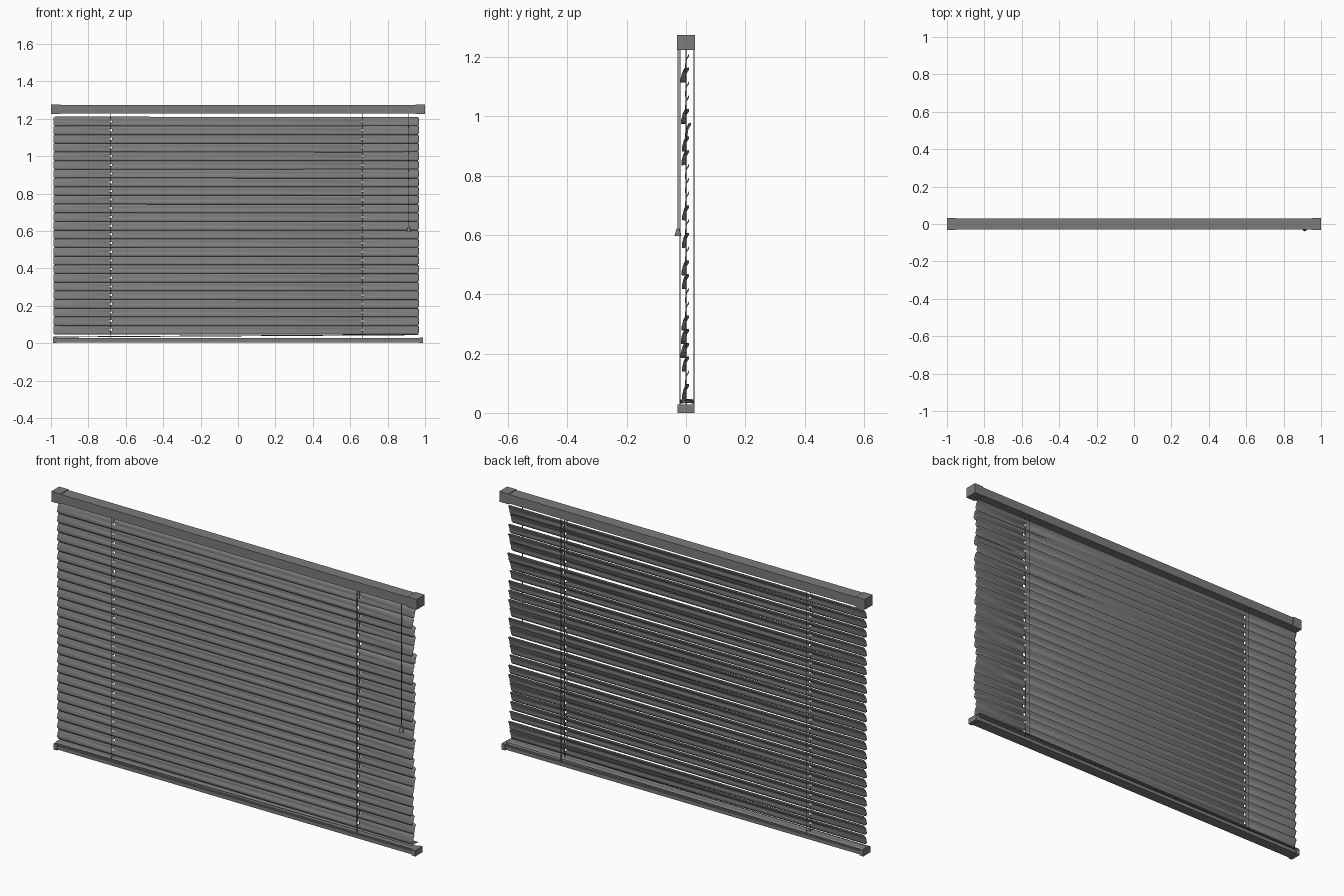
import bpy, bmesh, random
from mathutils import Vector

random.seed(4)
cube = bpy.data.objects.get("Cube")
if cube:
    bpy.data.objects.remove(cube, do_unlink=True)

grey = bpy.data.materials.new("mid_grey")
grey.use_nodes = True
grey.diffuse_color = (0.2, 0.2, 0.2, 1)
grey.node_tree.nodes["Principled BSDF"].inputs["Base Color"].default_value = (0.2, 0.2, 0.2, 1)


def finish(name, bm):
    mesh = bpy.data.meshes.new(name)
    bm.to_mesh(mesh)
    bm.free()
    obj = bpy.data.objects.new(name, mesh)
    mesh.materials.append(grey)
    bpy.context.collection.objects.link(obj)
    return obj


def box(name, lo, hi):
    lo, hi = Vector(lo), Vector(hi)
    bm = bmesh.new()
    bmesh.ops.create_cube(bm, size=1)
    for v in bm.verts:
        v.co = (lo + hi) / 2 + v.co * (hi - lo)
    return finish(name, bm)


def rod(name, x, y, z0, z1, r0, r1, sides=8):
    bm = bmesh.new()
    bmesh.ops.create_cone(bm, cap_ends=True, segments=sides, radius1=r0, radius2=r1, depth=z1 - z0)
    bmesh.ops.translate(bm, verts=bm.verts, vec=(x, y, (z0 + z1) / 2))
    return finish(name, bm)


CORDS = (-0.68, 0.665)
LEFT, RIGHT = -0.987, 0.967
# Curved slat section as (y, z), top to bottom
SECTION = [(0.010, 0.025), (0.005, 0.016), (0.001, 0.006),
           (-0.001, -0.006), (-0.003, -0.016), (-0.003, -0.025)]


def slat(name, z, section, swing=0.0, lift=0.0):
    """Thin curved strip with rounded ends and a cord hole at each cord."""
    xs = [LEFT, LEFT + 0.008, RIGHT - 0.008, RIGHT]
    for c in CORDS:
        xs += [c - 0.006, c + 0.006]
    xs.sort()
    bm = bmesh.new()
    columns = []
    for x in xs:
        t = (x - LEFT) / (RIGHT - LEFT)
        s = 0.72 if x in (LEFT, RIGHT) else 1
        columns.append([bm.verts.new((x, y + swing * t, z + h * s + lift * (t - 0.5)))
                        for y, h in section])
    middle = len(section) // 2 - 1
    for i in range(len(xs) - 1):
        mid_x = (xs[i] + xs[i + 1]) / 2
        hole = any(abs(mid_x - c) < 0.003 for c in CORDS)
        for j in range(len(section) - 1):
            if hole and j == middle:
                continue
            a, b = columns[i], columns[i + 1]
            bm.faces.new((a[j], a[j + 1], b[j + 1], b[j]))
    obj = finish(name, bm)
    solid = obj.modifiers.new("thickness", 'SOLIDIFY')
    solid.thickness = 0.0012
    solid.offset = 0
    bpy.context.view_layer.objects.active = obj
    obj.select_set(True)
    bpy.ops.object.shade_smooth_by_angle(angle=0.6)
    obj.select_set(False)


# Head rail with end caps
box("head_rail", (-0.96, -0.029, 1.228), (0.96, 0.029, 1.272))
for side, name in ((-1, "right"), (1, "left")):
    ends = sorted((side * 0.95, side))
    box("head_cap_" + name, (ends[0], -0.031, 1.224), (ends[1], 0.031, 1.275))
    ends = sorted((side * 0.97, side * 0.99))
    box("bottom_cap_" + name, (ends[0], -0.028, 0), (ends[1], 0.028, 0.029))

# Bottom rail with a raised top ridge
box("bottom_rail", (-0.98, -0.026, 0.004), (0.98, 0.026, 0.022))
box("bottom_rail_ridge", (-0.97, -0.020, 0.020), (0.97, 0.020, 0.028))

# Hanging slats, some swung forward at the left end
swung = {1, 4, 6, 7, 11, 13, 15, 16, 19, 20, 21, 22, 24}
for i in range(25):
    swing = random.uniform(-0.015, -0.009) if i in swung else 0.0
    if i == 5:
        swing = 0.007
    slat("slat_%02d" % (i + 1), 1.185 - i * 0.0464, SECTION, swing,
         random.uniform(-0.001, 0.001))

# Lowest slat resting flat on the bottom rail
flat = [(0.004 + h, 0.004 - 6 * h * h) for y, h in SECTION]
slat("resting_slat", 0.037, flat, 0.0, 0.012)

# Ladder and lift cords
for n, x in enumerate(CORDS):
    for part, y in (("front", -0.020), ("lift", 0.0), ("back", 0.027)):
        rod("%s_cord_%d" % (part, n + 1), x, y, 0.02, 1.23, 0.0013, 0.0013, 6)

# Pull cord and its tassel
rod("pull_cord", 0.913, -0.027, 0.62, 1.23, 0.0025, 0.0025)
rod("pull_tassel", 0.913, -0.027, 0.596, 0.622, 0.012, 0.005, 10)
